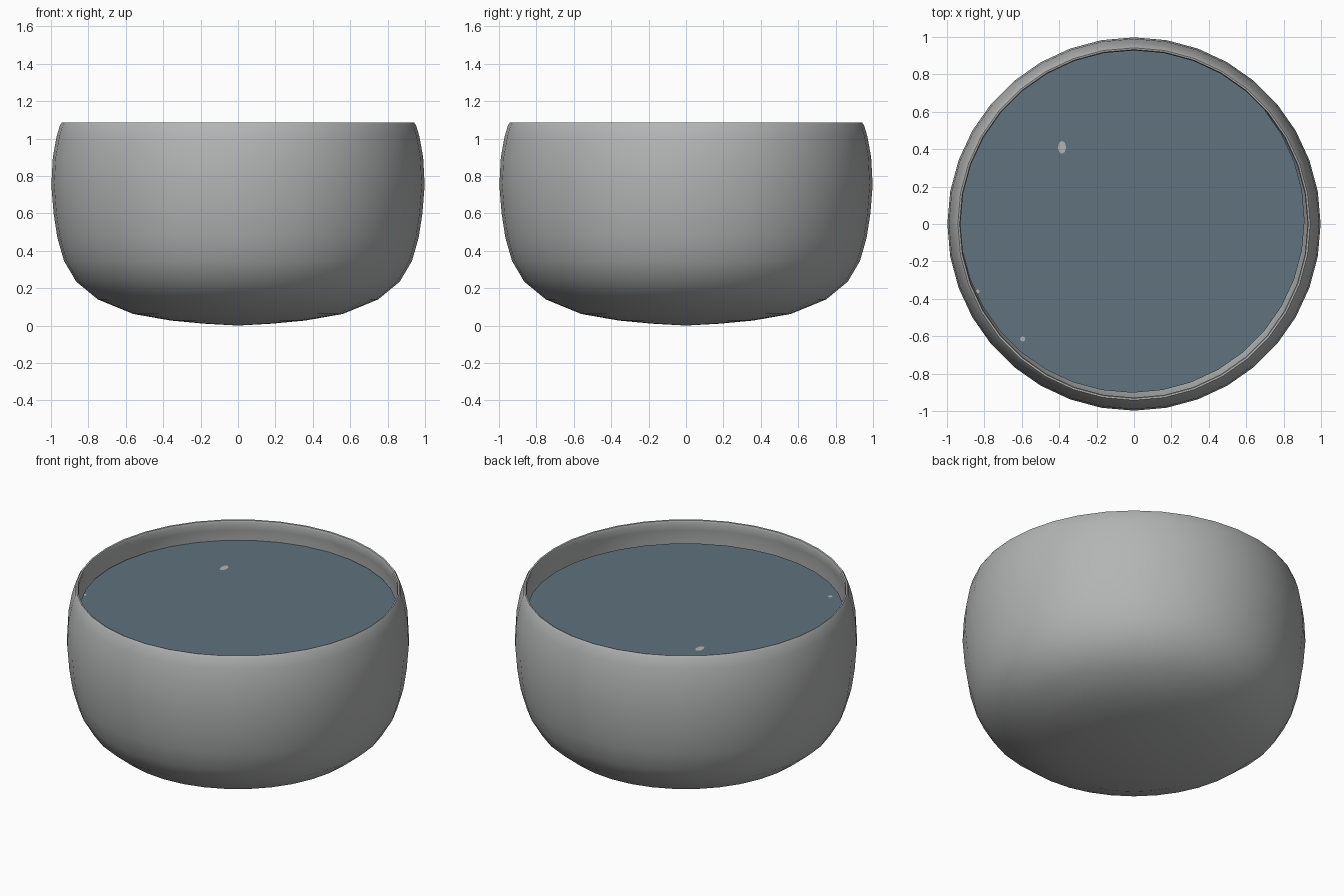
import bpy, bmesh, math

if "Cube" in bpy.data.objects:
    bpy.data.objects.remove(bpy.data.objects["Cube"])

SEG = 36


def material(name, rgb):
    m = bpy.data.materials.new(name)
    m.diffuse_color = (*rgb, 1)
    m.use_nodes = True
    m.node_tree.nodes["Principled BSDF"].inputs["Base Color"].default_value = m.diffuse_color
    return m


grey = material("grey_ceramic", (0.45, 0.46, 0.455))
blue = material("slate_blue_liquid", (0.115, 0.168, 0.205))


def finish(name, bm, mat, smooth=False):
    bmesh.ops.recalc_face_normals(bm, faces=bm.faces)
    mesh = bpy.data.meshes.new(name)
    bm.to_mesh(mesh)
    bm.free()
    ob = bpy.data.objects.new(name, mesh)
    bpy.context.collection.objects.link(ob)
    mesh.materials.append(mat)
    if smooth:
        bpy.context.view_layer.objects.active = ob
        ob.select_set(True)
        bpy.ops.object.shade_smooth_by_angle(angle=math.radians(50))
        ob.select_set(False)
    return ob


# Bowl: outer wall up to the rim, then the inner wall down to the inside floor
profile = [
    (0, 0), (0.18, 0.01), (0.36, 0.027), (0.56, 0.062), (0.75, 0.14), (0.865, 0.235),
    (0.93, 0.345), (0.966, 0.47), (0.986, 0.6), (0.998, 0.75), (0.99, 0.9),
    (0.97, 1.01), (0.952, 1.07), (0.942, 1.085), (0.933, 1.083), (0.928, 1.07),
    (0.938, 1.02), (0.945, 0.95), (0.95, 0.75), (0.925, 0.5), (0.88, 0.36),
    (0.8, 0.24), (0.68, 0.16), (0.5, 0.09), (0, 0.05),
]
bm = bmesh.new()
verts = [bm.verts.new((r, 0, z)) for r, z in profile]
edges = [bm.edges.new(pair) for pair in zip(verts, verts[1:])]
bmesh.ops.spin(bm, geom=verts + edges, cent=(0, 0, 0), axis=(0, 0, 1),
               angle=math.tau, steps=SEG)
bmesh.ops.remove_doubles(bm, verts=bm.verts, dist=0.0005)
finish("bowl", bm, grey, smooth=True)


def disc(name, x, y, z, rx, ry, sides, mat):
    bm = bmesh.new()
    bm.faces.new([bm.verts.new((x + rx * math.cos(i * math.tau / sides),
                                y + ry * math.sin(i * math.tau / sides), z))
                  for i in range(sides)])
    ob = finish(name, bm, mat)
    if ob.data.polygons[0].normal.z < 0:
        ob.data.flip_normals()
    return ob


# Liquid surface, set slightly off centre
LEVEL = 0.95
disc("liquid_surface", -0.01, 0.02, LEVEL, 0.922, 0.922, SEG, blue)

# Small pale flecks floating on the liquid
for i, (x, y, rx, ry) in enumerate([(-0.385, 0.41, 0.022, 0.035),
                                    (-0.595, -0.615, 0.014, 0.014),
                                    (-0.835, -0.36, 0.01, 0.01)]):
    disc(f"fleck_{i + 1}", x, y, LEVEL + 0.003, rx, ry, 8, grey)
